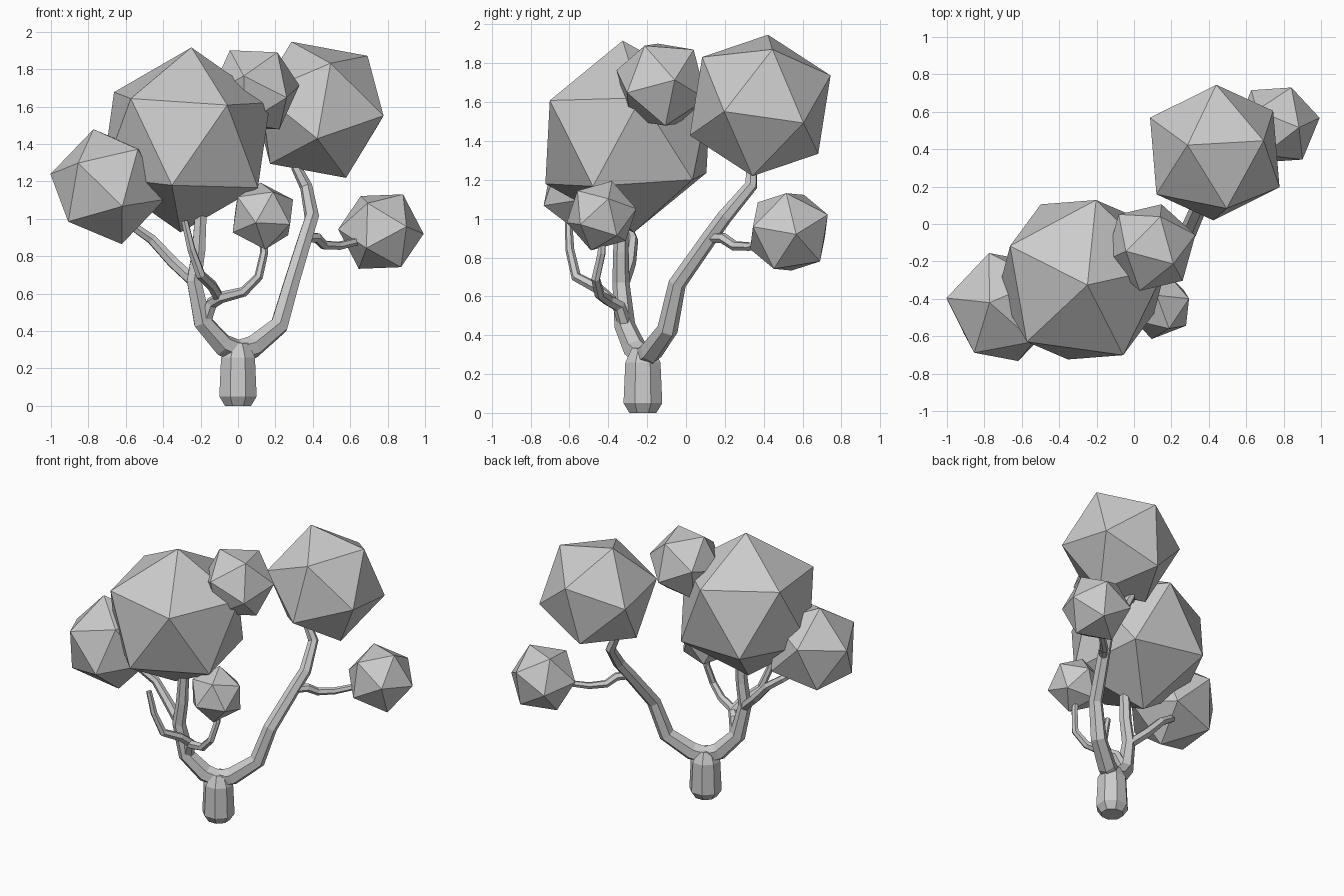
import bpy, bmesh, math
from mathutils import Vector, Matrix

if "Cube" in bpy.data.objects:
    bpy.data.objects.remove(bpy.data.objects["Cube"])


def finish(bm, name):
    bmesh.ops.recalc_face_normals(bm, faces=bm.faces[:])
    mesh = bpy.data.meshes.new(name)
    bm.to_mesh(mesh)
    bm.free()
    obj = bpy.data.objects.new(name, mesh)
    bpy.context.collection.objects.link(obj)
    return obj


def leaf_ball(name, center, radius, tip, side):
    """Icosahedron turned so one corner points to tip and a neighbour to side."""
    z = Vector(tip).normalized()
    x = Vector(side)
    x = (x - z * x.dot(z)).normalized()
    y = z.cross(x)
    turn = Matrix((x, y, z)).transposed().to_4x4()
    bm = bmesh.new()
    bmesh.ops.create_icosphere(bm, subdivisions=1, radius=radius,
                               matrix=Matrix.Translation(center) @ turn)
    return finish(bm, name)


def limb(name, points, sides=6):
    """Faceted tube through (x, y, z, radius) points."""
    pos = [Vector(p[:3]) for p in points]
    bm = bmesh.new()
    rings, last = [], Vector((0, 0, 1))
    across = Vector((1, 0, 0))
    for i, p in enumerate(points):
        ahead = (pos[min(i + 1, len(pos) - 1)] - pos[i]).normalized()
        behind = (pos[i] - pos[max(i - 1, 0)]).normalized()
        along = (ahead + behind).normalized()
        across = last.rotation_difference(along) @ across
        up = along.cross(across)
        last = along
        ring = []
        for k in range(sides):
            a = 2 * math.pi * (k + 0.5) / sides
            ring.append(bm.verts.new(pos[i] + p[3] * (across * math.cos(a) + up * math.sin(a))))
        rings.append(ring)
    for r, s in zip(rings, rings[1:]):
        for k in range(sides):
            n = (k + 1) % sides
            bm.faces.new((r[k], r[n], s[n], s[k]))
    bm.faces.new(rings[0])
    bm.faces.new(rings[-1])
    return finish(bm, name)


# Trunk
limb("trunk", [(0, -.222, 0, .075), (0, -.222, .05, .108),
               (0, -.222, .26, .098), (0, -.222, .335, .06)], sides=8)

# Two main limbs
limb("right_limb", [(-.02, -.23, .285, .06), (.08, -.18, .315, .062), (.22, -.095, .43, .054),
                    (.288, -.045, .665, .046), (.36, .12, .90, .042), (.395, .2, 1.01, .04),
                    (.365, .335, 1.17, .034), (.315, .34, 1.27, .03), (.34, .36, 1.42, .027)])
limb("left_limb", [(.02, -.215, .285, .06), (-.08, -.26, .325, .062), (-.19, -.315, .45, .054),
                   (-.235, -.335, .67, .044), (-.21, -.335, .83, .04), (-.195, -.33, 1.1, .034)])

# Side branches
limb("left_branch", [(-.22, -.33, .65, .034), (-.35, -.29, .77, .033),
                     (-.46, -.275, .89, .029), (-.56, -.30, .96, .026), (-.64, -.36, 1.02, .024)])
limb("front_branch", [(-.18, -.31, .44, .038), (-.14, -.345, .55, .034), (-.09, -.40, .58, .031),
                      (.03, -.445, .61, .027), (.11, -.465, .69, .024),
                      (.14, -.435, .82, .022), (.13, -.43, .93, .02)])
limb("front_bare_branch", [(-.10, -.38, .575, .03), (-.14, -.46, .645, .029), (-.20, -.565, .70, .027),
                           (-.25, -.598, .84, .023), (-.285, -.605, .99, .019)])
limb("right_branch", [(.36, .12, .90, .028), (.42, .19, .90, .028), (.46, .25, .86, .026),
                      (.54, .33, .856, .023), (.68, .45, .89, .02)])

# Foliage: centre, radius, two neighbouring corner directions
leaf_ball("large_foliage", (-.278, -.298, 1.422), .496, (.029, -.028, .492), (-.297, -.333, .214))
leaf_ball("right_foliage", (.432, .382, 1.583), .394, (-.146, .04, .364), (.26, .063, .289))
leaf_ball("left_foliage", (-.697, -.444, 1.172), .317, (-.076, .024, .309), (-.306, .048, .063))
leaf_ball("top_foliage", (.089, -.126, 1.69), .25, (-.134, -.02, .214), (-.235, -.067, -.027))
leaf_ball("front_foliage", (.133, -.435, 1.015), .187, (-.012, .054, .178), (.163, .037, .092))
leaf_ball("far_right_foliage", (.764, .53, .932), .232, (.12, -.014, .202), (.228, .037, -.012))
